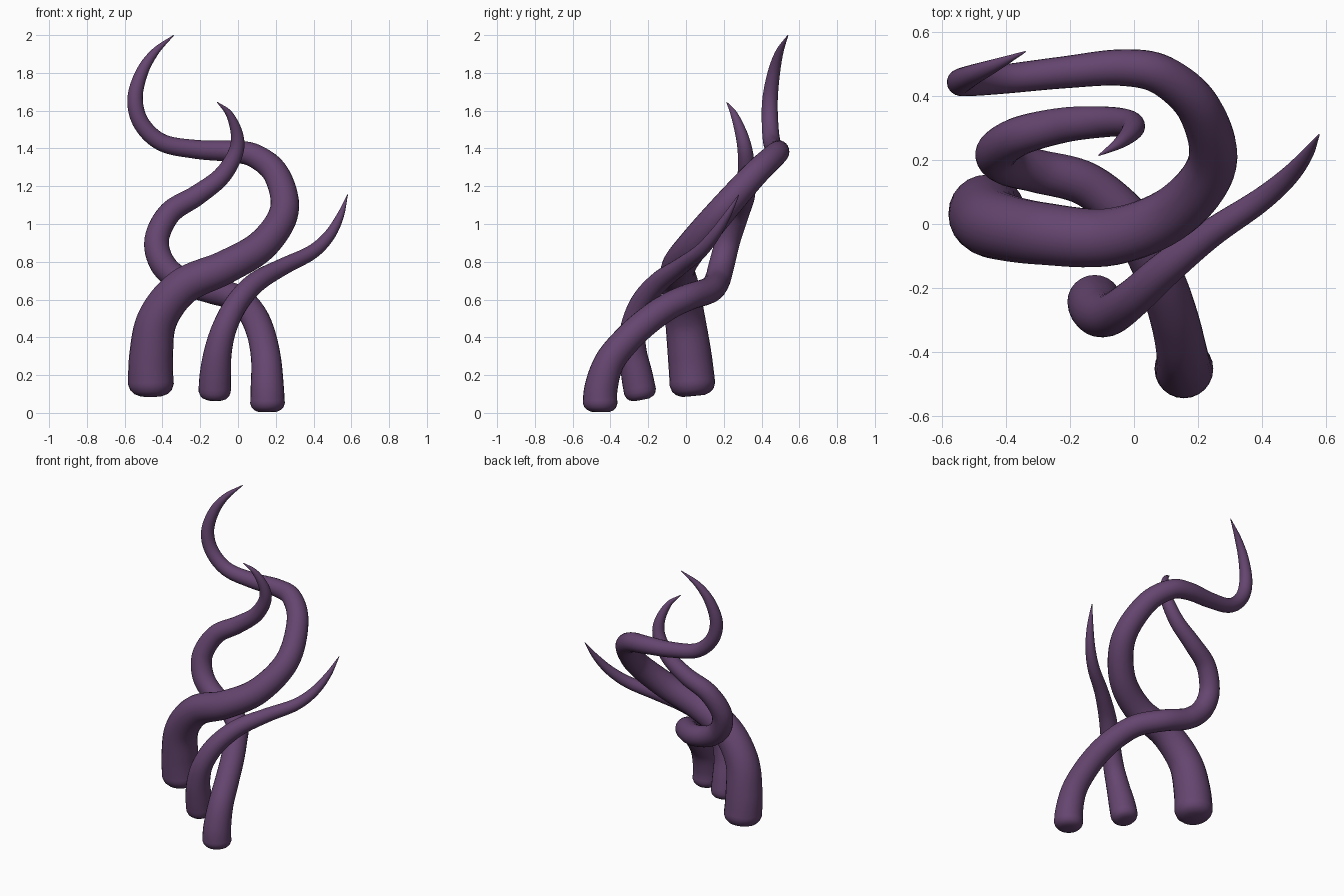
import bpy, bmesh
from math import sin, cos, pi
from mathutils import Vector

mat = bpy.data.materials.new("purple_skin")
mat.diffuse_color = (0.13, 0.06, 0.16, 1)
SIDES, STEPS = 24, 8


def catmull(p0, p1, p2, p3, t):
    return 0.5 * (2 * p1 + (p2 - p0) * t + (2 * p0 - 5 * p1 + 4 * p2 - p3) * t * t
                  + (3 * p1 - p0 - 3 * p2 + p3) * t ** 3)


def tentacle(name, pts):
    """Sweep a tapering round section along a smooth path of (x, y, z, radius)."""
    p = [Vector(q) for q in pts]
    p = [2 * p[0] - p[1]] + p + [2 * p[-1] - p[-2]]
    path = [catmull(*p[i:i + 4], s / STEPS) for i in range(len(p) - 3) for s in range(STEPS)]
    path.append(p[-2])
    centres = [q.to_3d() if len(q) == 3 else Vector(q[:3]) for q in path]
    radii = [max(q[3], 0.002) for q in path]

    # rounded foot: extra rings near the start
    c0, r0 = centres[0], radii[0]
    axis = (centres[1] - c0).normalized()
    foot = [(0, 0.5), (0.1, 0.75), (0.25, 0.9), (0.5, 0.99)]
    keep = next(i for i, c in enumerate(centres) if (c - c0).length > 0.6 * r0)
    centres = [c0 + axis * h * r0 for h, _ in foot] + centres[keep:]
    radii = [k * r0 for _, k in foot] + radii[keep:]

    bm = bmesh.new()
    rings, side, n = [], Vector((1, 0, 0)), len(centres)
    for i, (c, r) in enumerate(zip(centres, radii)):
        tan = (centres[min(i + 1, n - 1)] - centres[max(i - 1, 0)]).normalized()
        side = (side - tan * side.dot(tan)).normalized()
        up = tan.cross(side)
        rings.append([bm.verts.new(c + r * (side * cos(a) + up * sin(a)))
                      for a in (2 * pi * k / SIDES for k in range(SIDES))])
    for a, b in zip(rings, rings[1:]):
        for k in range(SIDES):
            j = (k + 1) % SIDES
            bm.faces.new((a[k], a[j], b[j], b[k]))
    bm.faces.new(rings[0][::-1])
    bm.faces.new(rings[-1])
    for f in bm.faces:
        f.smooth = True
    me = bpy.data.meshes.new(name)
    bm.to_mesh(me)
    bm.free()
    me.materials.append(mat)
    ob = bpy.data.objects.new(name, me)
    bpy.context.collection.objects.link(ob)


# thick tentacle, tallest
tentacle("large_tentacle", [
    (-0.46, 0.04, 0.09, .122), (-0.46, 0.02, 0.30, .116), (-0.425, -0.005, 0.50, .106),
    (-0.29, -0.03, 0.67, .098), (-0.07, -0.04, 0.77, .09), (0.13, 0.04, 0.89, .084),
    (0.245, 0.19, 1.07, .077), (0.205, 0.36, 1.26, .069), (0.09, 0.465, 1.36, .063),
    (-0.04, 0.49, 1.385, .057), (-0.22, 0.475, 1.395, .05), (-0.4, 0.455, 1.43, .046),
    (-0.51, 0.445, 1.53, .044), (-0.545, 0.445, 1.66, .041), (-0.51, 0.465, 1.80, .033),
    (-0.44, 0.495, 1.91, .021), (-0.34, 0.54, 2.0, .002)])

# front tentacle, S-curving to the left and back
tentacle("medium_tentacle", [
    (0.157, -0.455, 0.005, .093), (0.155, -0.45, 0.13, .088), (0.15, -0.405, 0.27, .08),
    (0.13, -0.31, 0.39, .076), (0.095, -0.2, 0.49, .074), (0.045, -0.09, 0.565, .072),
    (-0.02, 0.02, 0.615, .07), (-0.15, 0.125, 0.65, .069), (-0.3, 0.165, 0.70, .068),
    (-0.4, 0.19, 0.79, .068), (-0.43, 0.225, 0.92, .065), (-0.36, 0.275, 1.06, .061),
    (-0.22, 0.31, 1.15, .055), (-0.09, 0.32, 1.25, .048), (-0.015, 0.315, 1.37, .041),
    (-0.005, 0.295, 1.47, .033), (-0.045, 0.255, 1.58, .019), (-0.11, 0.215, 1.645, .002)])

# thin tentacle, sweeping to the right
tentacle("small_tentacle", [
    (-0.125, -0.235, 0.07, .086), (-0.12, -0.26, 0.20, .083), (-0.105, -0.282, 0.33, .073),
    (-0.068, -0.28, 0.46, .065), (0.0, -0.23, 0.59, .06), (0.1, -0.14, 0.695, .055),
    (0.24, -0.03, 0.775, .045), (0.39, 0.07, 0.85, .038), (0.48, 0.145, 0.935, .031),
    (0.54, 0.215, 1.04, .02), (0.58, 0.28, 1.155, .002)])
